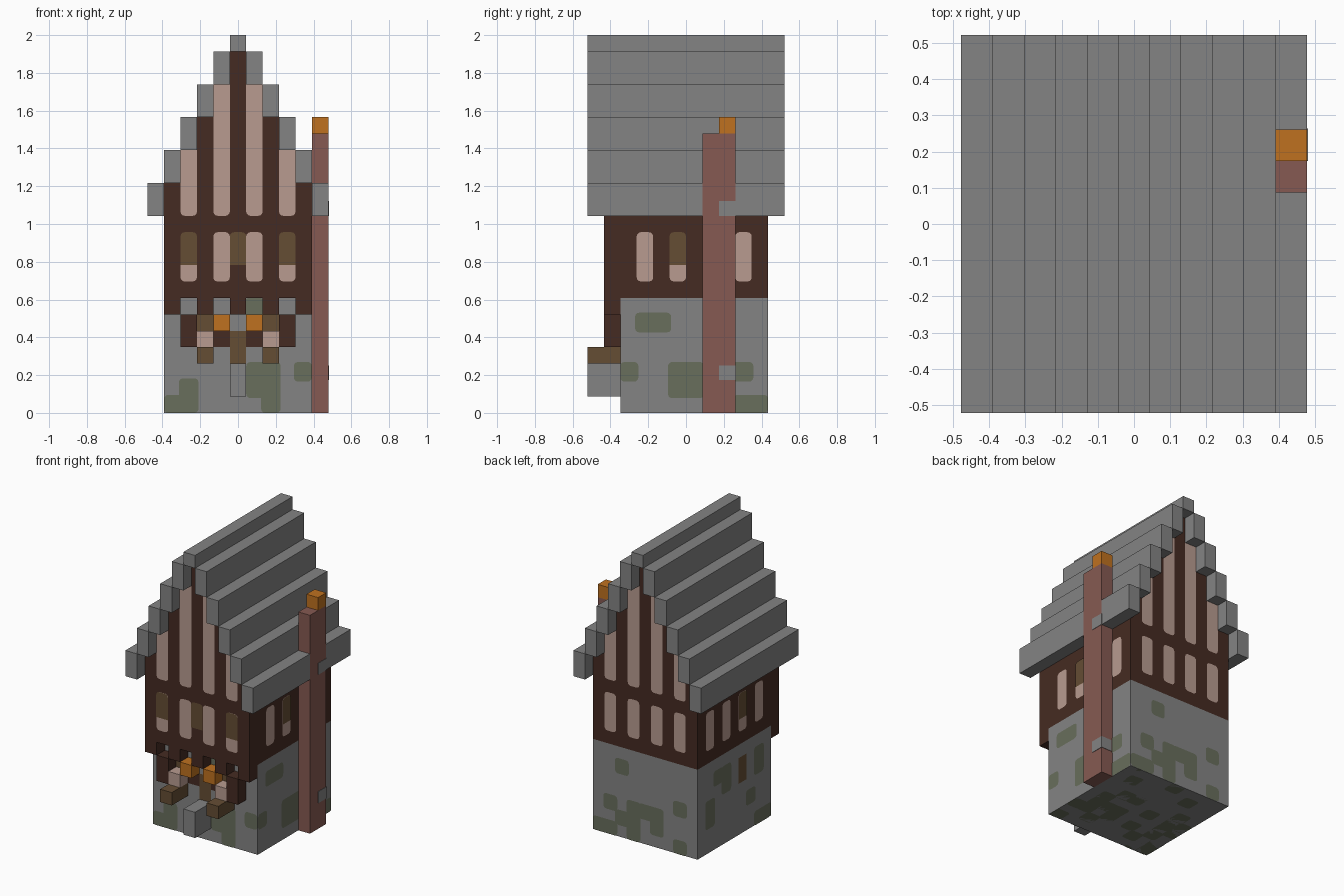
import bpy, bmesh, math, random
from mathutils import Vector

cube = bpy.data.objects.get("Cube")
if cube:
    bpy.data.objects.remove(cube)

V = 2 / 23          # one building block
LIFT = 0.03         # how far painted plates sit off a wall, in blocks


def material(name, r, g, b):
    m = bpy.data.materials.new(name)
    m.use_nodes = True
    m.diffuse_color = (r, g, b, 1)
    m.node_tree.nodes["Principled BSDF"].inputs["Base Color"].default_value = (r, g, b, 1)
    return m


STONE = material("grey stone", .23, .23, .23)
TIMBER = material("dark timber", .06, .024, .016)
PLASTER = material("pale plaster", .48, .33, .28)
WOOD = material("brown wood", .13, .075, .034)
FLAME = material("orange flame", .52, .165, .014)
BRICK = material("red brick", .24, .102, .084)
MOSS = material("green moss", .14, .156, .107)


def finish(name, bm, mat):
    bmesh.ops.scale(bm, vec=(V, V, V), verts=bm.verts)
    mesh = bpy.data.meshes.new(name)
    bm.to_mesh(mesh)
    bm.free()
    mesh.materials.append(mat)
    obj = bpy.data.objects.new(name, mesh)
    bpy.context.collection.objects.link(obj)
    return obj


def box(name, mat, xs, ys, zs):
    """Box between the given limits, measured in blocks."""
    bm = bmesh.new()
    bmesh.ops.create_cube(bm, size=1)
    for v in bm.verts:
        v.co = Vector([(lo + hi) / 2 + c * (hi - lo)
                       for c, (lo, hi) in zip(v.co, (xs, ys, zs))])
    finish(name, bm, mat)


def column(x):
    return (x - .5, x + .5)


# Each wall: point from (across, up, lift), and its outward normal
WALLS = {
    "front": (lambda u, w, d: (u, -5 - d, w), (0, -1, 0)),
    "front_base": (lambda u, w, d: (u, -4 - d, w), (0, -1, 0)),
    "back": (lambda u, w, d: (u, 5 + d, w), (0, 1, 0)),
    "right": (lambda u, w, d: (4.5 + d, u, w), (1, 0, 0)),
    "left": (lambda u, w, d: (-4.5 - d, u, w), (-1, 0, 0)),
    "floor": (lambda u, w, d: (u, w, .01 - d / 3), (0, 0, -1)),
}


def plates(name, mat, wall, rects, lift=LIFT, low=.25, high=.25):
    """Rounded flat patches on a wall; low and high are the corner radii."""
    place, normal = WALLS[wall]
    bm = bmesh.new()
    for u0, u1, w0, w1 in rects:
        corners = [(u1, w1, -1, -1, high), (u0, w1, 1, -1, high),
                   (u0, w0, 1, 1, low), (u1, w0, -1, 1, low)]
        pts = []
        for i, (u, w, su, sw, r) in enumerate(corners):
            for k in range(4 if r else 1):
                a = math.radians(90 * i + 30 * k)
                cu, cw = u + su * r, w + sw * r
                pts.append((cu + r * math.cos(a), cw + r * math.sin(a)))
        face = bm.faces.new([bm.verts.new(place(u, w, lift)) for u, w in pts])
        face.normal_update()
        if face.normal.dot(Vector(normal)) < 0:
            face.normal_flip()
    finish(name, bm, mat)


def moss(wall, cells, lo, hi, bottom=0, top=7):
    grow = .1
    rects = [(max(a - grow, lo), min(b + grow, hi),
              max(c - grow, bottom), min(d + grow, top)) for a, b, c, d in cells]
    plates(wall + "_moss", MOSS, wall, rects)


# Stone base and the timber storey with its stepped gable
box("stone_base", STONE, (-4.5, 4.5), (-4, 5), (0, 7))
half = [(4.5, 7)]
for x in range(4, -1, -1):
    half += [(x + .5, 22 - 2 * x), (x - .5, 22 - 2 * x)]
half = half[:-1]
outline = half + [(-x, z) for x, z in reversed(half)]
bm = bmesh.new()
face = bm.faces.new([bm.verts.new((x, -5, z)) for x, z in outline])
ext = bmesh.ops.extrude_face_region(bm, geom=[face])
bmesh.ops.translate(bm, vec=(0, 10, 0),
                    verts=[g for g in ext["geom"] if isinstance(g, bmesh.types.BMVert)])
bmesh.ops.recalc_face_normals(bm, faces=bm.faces)
finish("timber_storey", bm, TIMBER)

# Stepped roof, with the right eave split around the chimney
box("roof_ridge", STONE, column(0), (-6, 6), (22, 23))
for x in range(1, 6):
    zs = (22 - 2 * x, 24 - 2 * x)
    box("roof_step_right_side", STONE, column(-x), (-6, 6), zs)
    runs = [(-6, 6)] if x < 5 else [(-6, 1), (3, 6)]
    for run in runs:
        box("roof_step_left_side", STONE, column(x), run, zs)

# Chimney with an ember on top and two stone repairs
box("chimney", BRICK, (4.5, 5.5), (1, 3), (0, 17))
box("chimney_flame", FLAME, (4.5, 5.5), (2, 3), (17, 18))
for z in (2, 12):
    box("chimney_stone_patch", STONE, (4.6, 5.5 + LIFT), (2, 3 + LIFT), (z, z + .9))

# Gable and storey plaster panels, front and back
for wall in ("front", "back"):
    gable = []
    for x in (-3, -1, 1, 3):
        gable.append((*column(x), 12, 22.5 - 2 * abs(x)))
    plates(wall + "_gable_panels", PLASTER, wall, gable, high=0)
    plates(wall + "_storey_panels", PLASTER, wall,
           [(*column(x), 8, 11) for x in (-3, -1, 1, 3)])
plates("front_windows", WOOD, "front",
       [(*column(x), 9, 11) for x in (-3, 0, 3)], lift=2 * LIFT, low=0)

# Side panels, each side with one window
for wall in ("right", "left"):
    plates(wall + "_storey_panels", PLASTER, wall,
           [(y, y + 1, 8, 11) for y in (-3, -1, 1, 3)])
    plates(wall + "_window", WOOD, wall, [(-1, 0, 9, 11)], lift=2 * LIFT, low=0)
plates("left_base_window", WOOD, "left", [(-1, 0, 4, 6)], low=0, high=0)

# Joist ends under the overhang
for x in range(-4, 5, 2):
    box("joist_end", TIMBER, column(x), (-5, -4), (6, 7))

# Entrance: posts, lamps, plaster blocks and brackets on both sides
for s in (-1, 1):
    box("entrance_post", TIMBER, column(3 * s), (-5, -4), (4, 6))
    box("entrance_block", PLASTER, column(2 * s), (-5, -4), (4, 5))
    box("entrance_bracket", WOOD, column(2 * s), (-6, -4), (3, 4))
    box("entrance_lamp", FLAME, column(s), (-5, -4), (5, 6))
    plates("entrance_shutter", WOOD, "front_base", [(*column(2 * s), 5, 6)], low=0, high=0)
    plates("entrance_jamb", TIMBER, "front_base", [(*column(s), 4, 5)], low=0, high=0)
plates("door", WOOD, "front_base", [(*column(0), 3, 5)], low=0, high=0)
box("door_step", STONE, column(0), (-6, -4), (1, 3))

# Moss on the stone base
moss("front_base", [(-4.5, -2.5, 0, 1), (-3.5, -2.5, 0, 2), (.6, 2.5, 1, 3),
                    (1.5, 2.5, 0, 2), (3.5, 4.5, 2, 3), (.5, 1.5, 6, 7)], -4.5, 4.5)
moss("right", [(-3, -1, 5, 6), (-4, -3, 2, 3), (-1, 1, 1, 3),
               (2, 4, 2, 3), (3, 5, 0, 1)], -4, 5)
moss("left", [(3, 4, 2, 4), (2, 3, 5, 6), (1, 2, 4, 6), (-3, -2, 4, 6),
              (-2, -1, 2, 3), (-4, -2, 0, 1)], -4, 5)
moss("back", [(1.5, 2.5, 5, 6), (2.5, 4.5, 0, 1), (2.5, 3.5, 2, 3), (.5, 2.5, 1, 2),
              (.5, 1.5, 0, 3), (-1.5, .5, 2, 3), (-1.5, -.5, 1, 3),
              (-3.5, -2.5, 3, 4), (-3.5, -2.5, 0, 1)], -4.5, 4.5)
random.seed(4)
patches = []
for i in range(-4, 5):
    for y in range(-4, 5):
        if random.random() < .3:
            patches.append((*column(i), y, y + 1))
moss("floor", patches, -4.5, 4.5, -4, 5)
